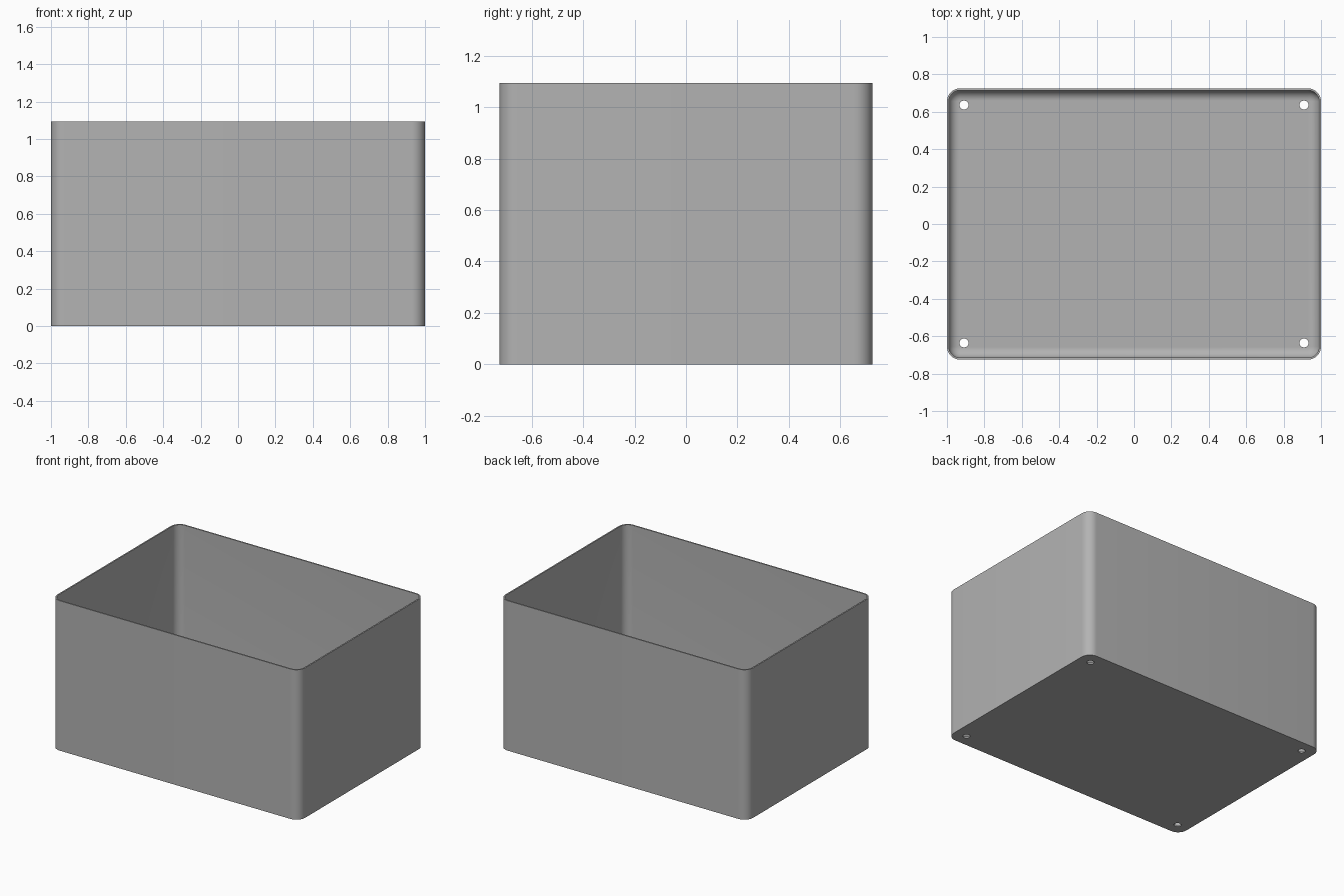
import bpy, bmesh
from math import sin, cos, pi

cube = bpy.data.objects.get("Cube")
if cube:
    bpy.data.objects.remove(cube, do_unlink=True)

HALF_X, HALF_Y, HEIGHT = 1.0, 0.725, 1.093
RADIUS, WALL, FLOOR, FILLET = 0.07, 0.01, 0.012, 0.055
HOLE_X, HOLE_Y, HOLE_R = 0.909, 0.636, 0.024
STEPS = 10

grey = bpy.data.materials.new("plain_grey")
grey.use_nodes = True
colour = (0.45, 0.45, 0.45, 1)
grey.diffuse_color = colour
grey.node_tree.nodes["Principled BSDF"].inputs["Base Color"].default_value = colour


def ring(bm, inset, z):
    """Rounded rectangle of vertices, inset from the outer wall."""
    r = RADIUS - inset
    verts = []
    for i, (sx, sy) in enumerate([(1, 1), (-1, 1), (-1, -1), (1, -1)]):
        for k in range(STEPS + 1):
            a = (i + k / STEPS) * pi / 2
            verts.append(bm.verts.new((sx * (HALF_X - RADIUS) + r * cos(a),
                                       sy * (HALF_Y - RADIUS) + r * sin(a), z)))
    return verts


# Open tray: outer wall, rim, inner wall, curved join to the floor
bm = bmesh.new()
rings = [ring(bm, 0, 0), ring(bm, 0, HEIGHT), ring(bm, WALL, HEIGHT)]
for k in range(STEPS + 1):
    a = k / STEPS * pi / 2
    rings.append(ring(bm, WALL + FILLET * (1 - cos(a)), FLOOR + FILLET * (1 - sin(a))))
for low, high in zip(rings, rings[1:]):
    for i in range(len(low)):
        j = (i + 1) % len(low)
        bm.faces.new((low[i], low[j], high[j], high[i]))
bm.faces.new(rings[0][::-1])
bm.faces.new(rings[-1])
bmesh.ops.recalc_face_normals(bm, faces=bm.faces)
mesh = bpy.data.meshes.new("box_shell")
bm.to_mesh(mesh)
bm.free()
mesh.materials.append(grey)
box = bpy.data.objects.new("box_shell", mesh)
bpy.context.collection.objects.link(box)

# Four round holes through the floor
for sx in (-1, 1):
    for sy in (-1, 1):
        bpy.ops.mesh.primitive_cylinder_add(vertices=32, radius=HOLE_R, depth=0.1,
                                            location=(sx * HOLE_X, sy * HOLE_Y, 0))
        cutter = bpy.context.object
        cutter.name = "hole_cutter"
        cutter.hide_render = True
        cutter.data.materials.append(grey)
        bpy.context.view_layer.objects.active = box
        cut = box.modifiers.new("floor_hole", "BOOLEAN")
        cut.operation, cut.solver, cut.object = "DIFFERENCE", "EXACT", cutter
        bpy.ops.object.modifier_apply(modifier=cut.name)
        bpy.data.objects.remove(cutter, do_unlink=True)

# Smooth corners with crisp edges
bpy.ops.object.select_all(action="DESELECT")
box.select_set(True)
bpy.context.view_layer.objects.active = box
bpy.ops.object.shade_smooth_by_angle(angle=pi / 6)
